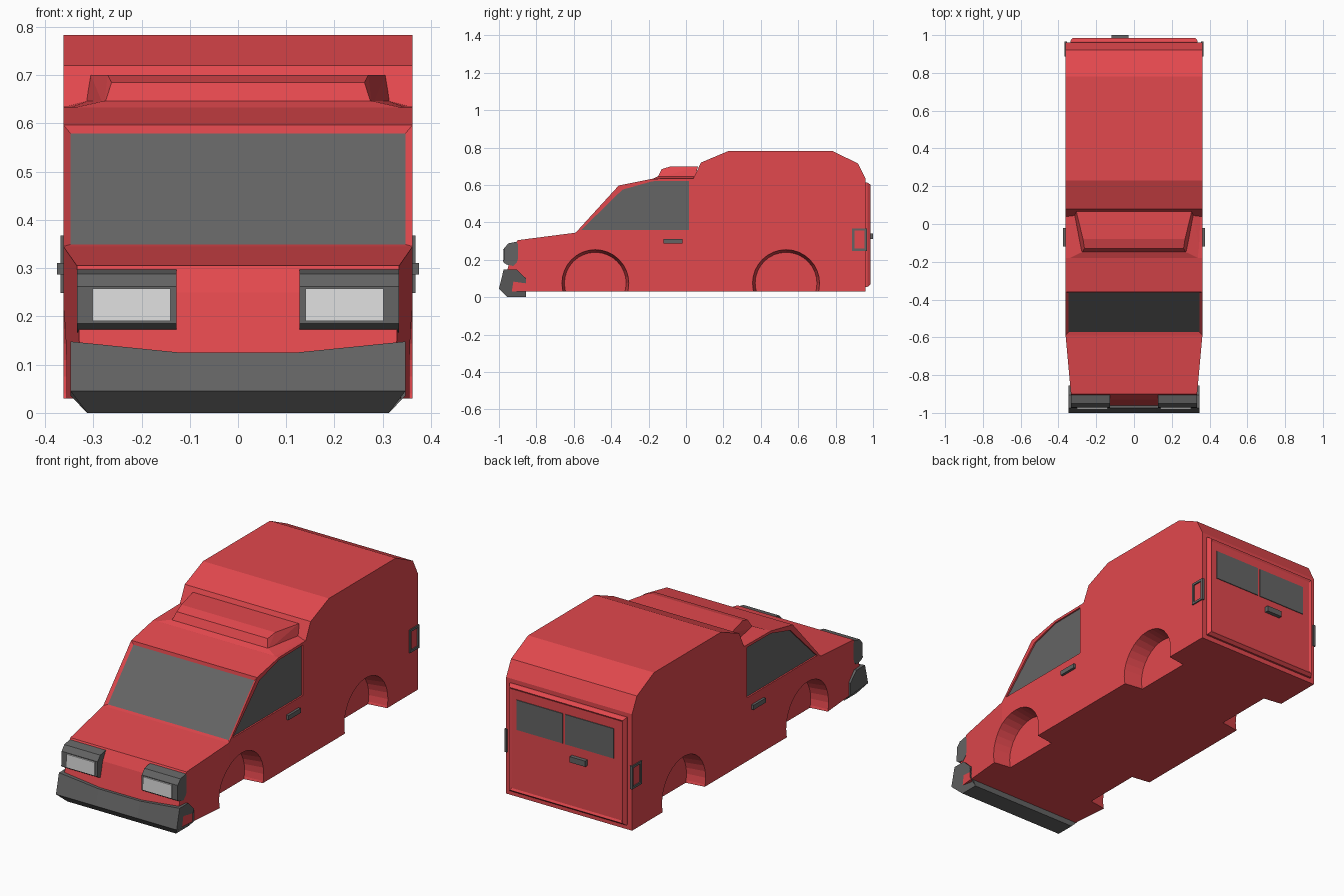
import bpy, bmesh, math
from mathutils import Matrix, Vector

cube = bpy.data.objects.get("Cube")
if cube:
    bpy.data.objects.remove(cube, do_unlink=True)


def material(name, r, g, b):
    m = bpy.data.materials.new(name)
    m.use_nodes = True
    m.diffuse_color = (r, g, b, 1)
    m.node_tree.nodes["Principled BSDF"].inputs["Base Color"].default_value = (r, g, b, 1)
    return m


RED = material("red paint", 0.76, 0.065, 0.075)
GLASS = material("dark glass", 0.13, 0.13, 0.13)
TRIM = material("dark grey trim", 0.125, 0.125, 0.125)
LENS = material("light grey lens", 0.75, 0.75, 0.75)


def finish(name, bm, *mats):
    bmesh.ops.recalc_face_normals(bm, faces=bm.faces)
    mesh = bpy.data.meshes.new(name)
    bm.to_mesh(mesh)
    bm.free()
    for m in mats:
        mesh.materials.append(m)
    ob = bpy.data.objects.new(name, mesh)
    bpy.context.scene.collection.objects.link(ob)
    return ob


def loft(sections):
    """Skin a row of equal-length closed sections and cap both ends."""
    bm = bmesh.new()
    rings = [[bm.verts.new(p) for p in s] for s in sections]
    n = len(rings[0])
    for a, b in zip(rings, rings[1:]):
        for i in range(n):
            j = (i + 1) % n
            bm.faces.new((a[i], a[j], b[j], b[i]))
    bm.faces.new(rings[0])
    bm.faces.new(rings[-1])
    bmesh.ops.recalc_face_normals(bm, faces=bm.faces)
    return bm


def prism(profile, x0, x1):
    """Extrude a (y, z) profile along x."""
    return loft([[(x, y, z) for y, z in profile] for x in (x0, x1)])


def box(name, x, y, z, mat):
    rect = [(y[0], z[0]), (y[1], z[0]), (y[1], z[1]), (y[0], z[1])]
    return finish(name, prism(rect, *x), mat)


def hull(name, half, mat):
    """Convex solid from points mirrored in x."""
    bm = bmesh.new()
    for x, y, z in half:
        bm.verts.new((x, y, z))
        bm.verts.new((-x, y, z))
    bmesh.ops.convex_hull(bm, input=bm.verts)
    bmesh.ops.dissolve_limit(bm, angle_limit=0.02, verts=bm.verts, edges=bm.edges)
    return finish(name, bm, mat)


def cut(target, cutter):
    cutter.hide_render = True
    mod = target.modifiers.new("cut", "BOOLEAN")
    mod.operation = "DIFFERENCE"
    mod.solver = "EXACT"
    mod.object = cutter
    bpy.context.view_layer.objects.active = target
    bpy.ops.object.modifier_apply(modifier=mod.name)
    bpy.data.objects.remove(cutter, do_unlink=True)


# Body shell: side profile, tapered towards the nose
HALF = 0.362
COWL = -0.59
outline = [(-0.93, 0.03), (-0.96, 0.125), (-0.93, 0.25), (-0.9, 0.305), (COWL, 0.345),
           (-0.36, 0.597), (-0.18, 0.633), (0.04, 0.636), (0.08, 0.72), (0.23, 0.783),
           (0.78, 0.783), (0.92, 0.715), (0.96, 0.635), (0.96, 0.03)]
bm = prism(outline, -HALF, HALF)
bmesh.ops.bisect_plane(bm, geom=bm.verts[:] + bm.edges[:] + bm.faces[:], dist=0.0001,
                       plane_co=(0, COWL, 0), plane_no=(0, 1, 0))
for v in bm.verts:
    if v.co.y < COWL:
        v.co.x *= 1 - 0.25 * (COWL - v.co.y)

# Windscreen sunk into the sloping front face
screen = min(bm.faces, key=lambda f: (f.calc_center_median() - Vector((0, -0.475, 0.471))).length)
bmesh.ops.inset_region(bm, faces=[screen], thickness=0.021, depth=-0.01)
screen.material_index = 1
body = finish("body", bm, RED, GLASS)

# Wheel arches, side windows, handles and rear frames on both sides
window = [(-0.56, 0.36), (0.015, 0.36), (0.015, 0.622), (-0.18, 0.62), (-0.34, 0.575)]
for side, label in ((1, "left"), (-1, "right")):
    for y in (-0.485, 0.535):
        bm = bmesh.new()
        place = (Matrix.Translation((side * 0.322, y, 0.075))
                 @ Matrix.Rotation(side * math.pi / 2, 4, "Y"))
        bmesh.ops.create_cone(bm, cap_ends=True, segments=32, radius1=0.165,
                              radius2=0.182, depth=0.12, matrix=place)
        cut(body, finish("arch_cutter", bm, RED))
    cut(body, finish("window_cutter", prism(window, side * 0.352, side * 0.4), RED))
    finish(label + "_side_window", prism(window, side * 0.348, side * 0.354), GLASS)
    box(label + "_door_handle", (side * 0.355, side * 0.375), (-0.12, -0.02), (0.287, 0.311), TRIM)

    y0, y1, z0, z1, t = 0.888, 0.967, 0.248, 0.368, 0.012
    corners = [(y0, z0), (y1, z0), (y1, z1), (y0, z1)]
    inner = [(y0 + t, z0 + t), (y1 - t, z0 + t), (y1 - t, z1 - t), (y0 + t, z1 - t)]
    bm = bmesh.new()
    rings = [[bm.verts.new((side * x, y, z)) for y, z in loop]
             for x, loop in ((0.355, corners), (0.368, corners), (0.368, inner), (0.355, inner))]
    for k in range(4):
        a, b = rings[k], rings[(k + 1) % 4]
        for i in range(4):
            j = (i + 1) % 4
            bm.faces.new((a[i], a[j], b[j], b[i]))
    finish(label + "_rear_frame", bm, TRIM)

# Crowned cab roof and the raised fairing on it
hull("cab_roof", [(0.36, -0.19, 0.628), (0.28, -0.15, 0.646),
                  (0.36, 0.05, 0.634), (0.31, 0.05, 0.647)], RED)
hull("roof_fairing", [(0.278, -0.155, 0.635), (0.262, -0.13, 0.685), (0.27, -0.08, 0.7),
                      (0.305, 0.065, 0.7), (0.316, 0.045, 0.635)], RED)

# Headlamps: faceted housings with a lens plate
housing = [(-0.975, 0.185), (-0.972, 0.262), (-0.95, 0.288), (-0.905, 0.297),
           (-0.885, 0.25), (-0.905, 0.185), (-0.925, 0.167), (-0.96, 0.175)]
for side, label in ((1, "left"), (-1, "right")):
    finish(label + "_headlamp_housing", prism(housing, side * 0.127, side * 0.334), TRIM)
    box(label + "_headlamp_lens", (side * 0.14, side * 0.302), (-0.979, -0.971),
        (0.19, 0.258), LENS)

# Front bumper: dips in the middle, chamfered along the bottom
sections = []
for x, top in ((-0.347, 0.148), (-0.12, 0.125), (0.12, 0.125), (0.347, 0.148)):
    low = x * 0.9
    sections.append([(low, -0.955, 0), (x, -1, 0.045), (x, -0.975, top), (x, -0.905, top),
                     (x, -0.855, 0.1), (x, -0.855, 0.035), (low, -0.855, 0)])
finish("front_bumper", loft(sections), TRIM)

# Tailgate: chamfered panel with a sunken centre
rear = [[(x, y, z) for x, z in ((-w, lo), (w, lo), (w, hi), (-w, hi))]
        for y, w, lo, hi in ((0.95, 0.336, 0.055, 0.613), (0.97, 0.336, 0.055, 0.613),
                             (0.986, 0.325, 0.068, 0.602))]
bm = loft(rear)
back = max(bm.faces, key=lambda f: f.calc_center_median().y)
bmesh.ops.inset_region(bm, faces=[back], thickness=0.015, depth=-0.006)
finish("tailgate", bm, RED)
box("left_rear_window", (0.02, 0.287), (0.976, 0.984), (0.39, 0.545), GLASS)
box("right_rear_window", (-0.272, 0.006), (0.976, 0.984), (0.39, 0.545), GLASS)
box("tailgate_handle", (-0.12, -0.03), (0.975, 1.0), (0.312, 0.342), TRIM)
